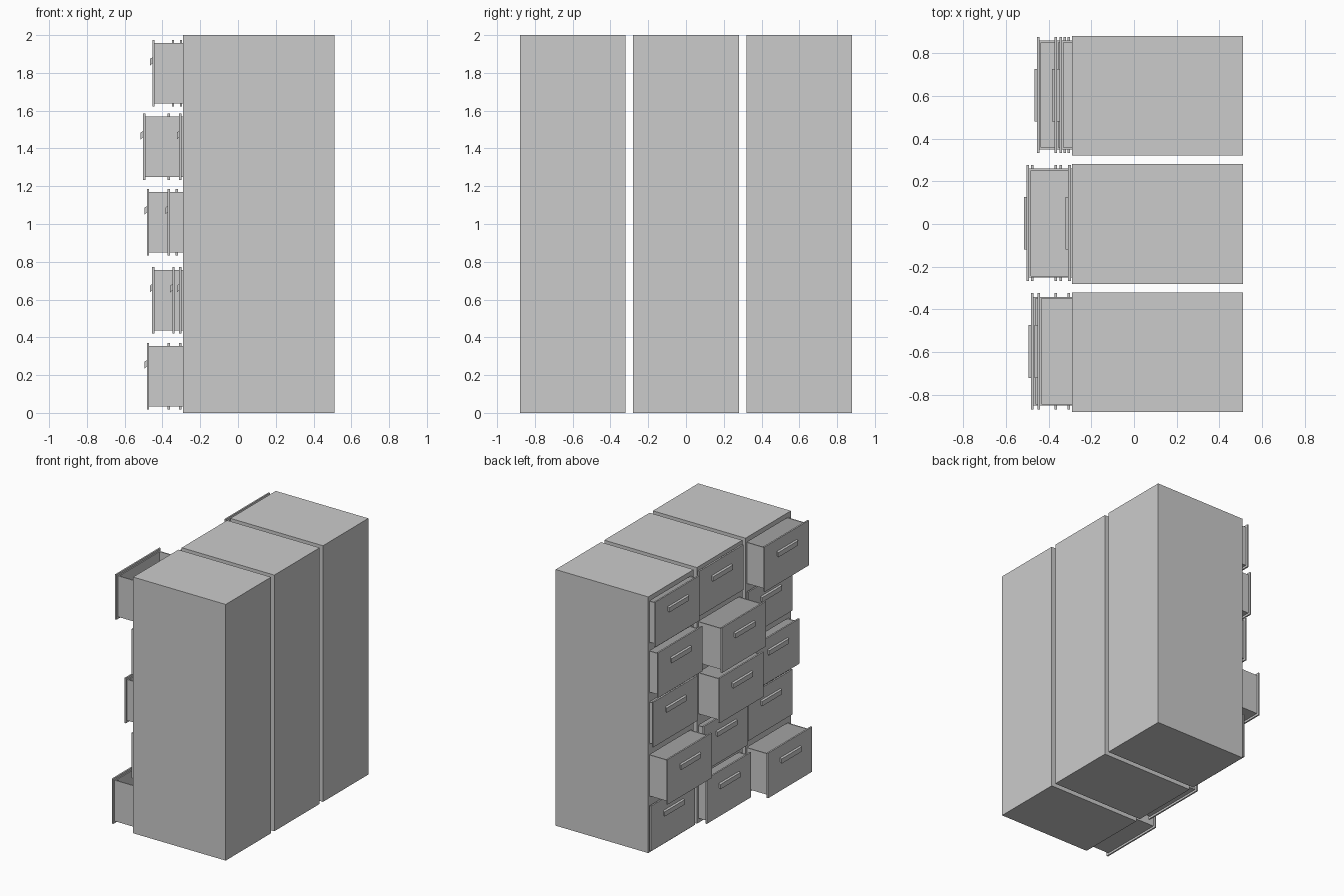
import bpy, bmesh
from mathutils import Vector

if "Cube" in bpy.data.objects:
    bpy.data.objects.remove(bpy.data.objects["Cube"])

def add_box(bm, lo, hi):
    vs = [bm.verts.new((x, y, z)) for x in (lo[0], hi[0]) for y in (lo[1], hi[1]) for z in (lo[2], hi[2])]
    for f in ((0, 1, 3, 2), (4, 6, 7, 5), (0, 4, 5, 1), (2, 3, 7, 6), (0, 2, 6, 4), (1, 5, 7, 3)):
        bm.faces.new([vs[i] for i in f])

def finish(bm, name):
    bmesh.ops.recalc_face_normals(bm, faces=bm.faces[:])
    me = bpy.data.meshes.new(name)
    bm.to_mesh(me)
    bm.free()
    ob = bpy.data.objects.new(name, me)
    bpy.context.collection.objects.link(ob)
    return ob

FACE, BACK = -0.29, 0.51
ROWS = [0.195, 0.597, 1.01, 1.408, 1.798]          # drawer centre heights
# x of each drawer's outer face, bottom to top, per cabinet
CABINETS = {
    "rear": (0.60, [-0.312, -0.455, -0.330, -0.373, -0.350]),
    "middle": (0.0, [-0.373, -0.348, -0.483, -0.503, -0.308]),
    "front": (-0.60, [-0.482, -0.312, -0.373, -0.312, -0.453]),
}
HW, HH, T = 0.255, 0.16, 0.012                     # drawer half width, half height, panel thickness

def drawer_box(x, yc, zc, name):
    # open-topped tray, walls made by insetting the top
    bm = bmesh.new()
    add_box(bm, (x, yc - HW, zc - HH), (x + 0.70, yc + HW, zc + HH))
    bmesh.ops.recalc_face_normals(bm, faces=bm.faces[:])
    top = max(bm.faces, key=lambda f: f.calc_center_median().z)
    bmesh.ops.inset_region(bm, faces=[top], thickness=T)
    r = bmesh.ops.extrude_face_region(bm, geom=[top])
    vs = [v for v in r["geom"] if isinstance(v, bmesh.types.BMVert)]
    bmesh.ops.translate(bm, verts=vs, vec=Vector((0, 0, -2 * HH + T)))
    if top.is_valid:
        bmesh.ops.delete(bm, geom=[top], context='FACES')
    return finish(bm, name)

def handle(x, yc, zc, name):
    # slanted lip profile swept along the drawer front
    prof = [(0, 0.022), (-0.012, 0.015), (-0.012, -0.022), (0, -0.010)]
    bm = bmesh.new()
    a, b = [[bm.verts.new((x + px, yc + s * 0.123, zc + pz)) for px, pz in prof] for s in (-1, 1)]
    bm.faces.new(a)
    bm.faces.new(b)
    for i in range(4):
        j = (i + 1) % 4
        bm.faces.new((a[i], a[j], b[j], b[i]))
    return finish(bm, name)

for label, (y, fronts) in CABINETS.items():
    # carcass with five drawer openings
    bm = bmesh.new()
    add_box(bm, (FACE, y - 0.28, 0), (BACK, y + 0.28, 2))
    cab = finish(bm, label + "_cabinet")
    yc = y + 0.004
    bm = bmesh.new()
    for zc in ROWS:
        add_box(bm, (FACE - 0.1, yc - HW - 0.004, zc - HH - 0.004), (BACK - 0.03, yc + HW + 0.004, zc + HH + 0.004))
    cutter = finish(bm, label + "_opening_cutter")
    cutter.hide_render = True
    cutter.hide_viewport = True
    cutter.display_type = 'WIRE'
    mod = cab.modifiers.new("openings", 'BOOLEAN')
    mod.operation = 'DIFFERENCE'
    mod.solver = 'EXACT'
    mod.object = cutter
    # bake the openings so the cutter can go
    cutter.hide_viewport = False
    dg = bpy.context.evaluated_depsgraph_get()
    baked = bpy.data.meshes.new_from_object(cab.evaluated_get(dg))
    cab.modifiers.clear()
    cab.data = baked
    bpy.data.objects.remove(cutter)

    # drawers: overlay front, tray and handle
    for i, (zc, x) in enumerate(zip(ROWS, fronts), 1):
        bm = bmesh.new()
        add_box(bm, (x, yc - 0.272, zc - 0.176), (x + T, yc + 0.272, zc + 0.176))
        finish(bm, f"{label}_drawer_front_{i}")
        drawer_box(x + T, yc, zc, f"{label}_drawer_tray_{i}")
        handle(x, y + 0.003, zc + 0.062, f"{label}_drawer_handle_{i}")
